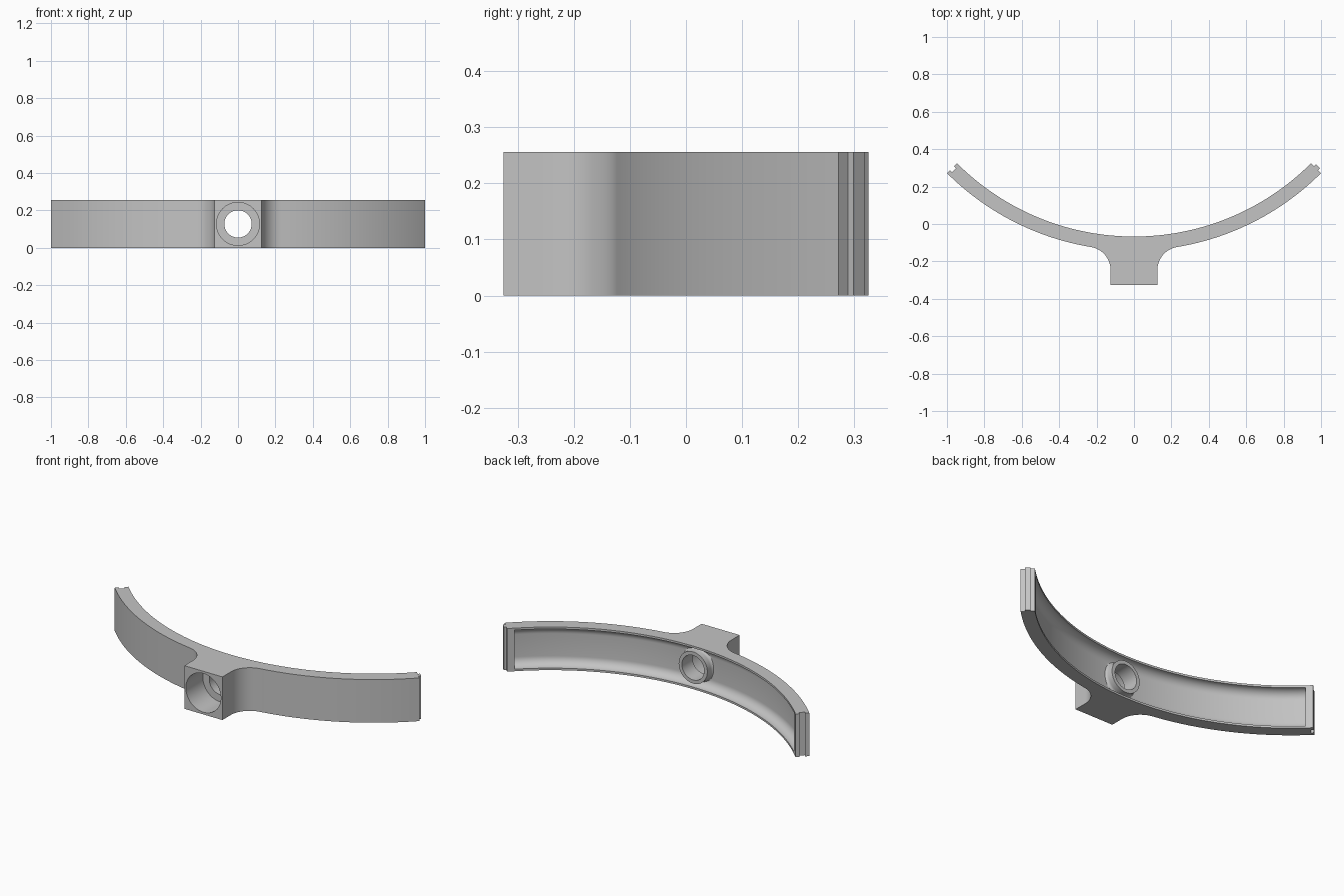
import bpy, bmesh
from math import sin, cos, pi, radians, sqrt, atan2
from mathutils import Vector

cube = bpy.data.objects.get("Cube")
if cube:
    bpy.data.objects.remove(cube, do_unlink=True)

HEIGHT = 0.256
MID = HEIGHT / 2
R_IN, R_OUT, R_FLOOR = 1.339, 1.414, 1.389
CENTRE_Y = 1.272            # axis of the curved band
BLOCK_X, FRONT_Y = 0.125, -0.325
FILLET = 0.125

grey = bpy.data.materials.new("mid_grey")
grey.use_nodes = True
colour = (0.55, 0.55, 0.55, 1)
grey.diffuse_color = colour
grey.node_tree.nodes["Principled BSDF"].inputs["Base Color"].default_value = colour


def loft(name, rings):
    """Solid skinned through equal rings of points, capped at both ends."""
    bm = bmesh.new()
    loops = [[bm.verts.new(p) for p in ring] for ring in rings]
    for a, b in zip(loops, loops[1:]):
        for i in range(len(a)):
            j = (i + 1) % len(a)
            bm.faces.new((a[i], a[j], b[j], b[i]))
    bm.faces.new(loops[0])
    bm.faces.new(loops[-1])
    bmesh.ops.recalc_face_normals(bm, faces=bm.faces)
    mesh = bpy.data.meshes.new(name)
    bm.to_mesh(mesh)
    bm.free()
    mesh.materials.append(grey)
    obj = bpy.data.objects.new(name, mesh)
    bpy.context.collection.objects.link(obj)
    return obj


def polar(r, angle):
    """Point on the band: angle is measured from the front, towards +x."""
    return Vector((r * sin(angle), CENTRE_Y - r * cos(angle)))


def arc(centre, r, start, end, steps):
    return [Vector(centre) + r * Vector((cos(a), sin(a)))
            for a in (start + (end - start) * i / steps for i in range(steps + 1))]


def circle(r, y, steps=64):
    return [(r * cos(2 * pi * i / steps), y, MID + r * sin(2 * pi * i / steps))
            for i in range(steps)]


def combine(target, tool, operation):
    mod = target.modifiers.new(operation, 'BOOLEAN')
    mod.operation, mod.object, mod.solver = operation, tool, 'EXACT'
    bpy.context.view_layer.objects.active = target
    bpy.ops.object.modifier_apply(modifier=mod.name)
    bpy.data.objects.remove(tool, do_unlink=True)


def joint(side, width, depth):
    """Tongue (or groove) corners on one end, from outer to inner edge."""
    along = Vector((side, 1)) / sqrt(2)
    middle = (R_IN + R_OUT) / 2
    outer = polar(middle + width / 2, side * pi / 4)
    inner = polar(middle - width / 2, side * pi / 4)
    return [outer, outer + along * depth, inner + along * depth, inner]


# Band outline with the mounting block blended in by fillets
fx = BLOCK_X + FILLET
fy = CENTRE_Y - sqrt((R_OUT + FILLET) ** 2 - fx ** 2)
touch = atan2(fx, CENTRE_Y - fy)
right = [Vector((BLOCK_X, FRONT_Y))]
right += arc((fx, fy), FILLET, pi, pi / 2 + touch, 16)
right += [polar(R_OUT, touch + (pi / 4 - touch) * i / 40) for i in range(1, 41)]
left = [Vector((-p.x, p.y)) for p in reversed(right)]
inner = [polar(R_IN, pi / 4 - pi / 2 * i / 96) for i in range(97)]
outline = right + joint(1, 0.029, 0.014) + inner
outline += joint(-1, 0.031, -0.015)[::-1] + left
body = loft("curved_bracket", [[(p.x, p.y, z) for p in outline] for z in (0, HEIGHT)])

# Trough with rounded sides in the concave face
rim, round_r = 0.012, R_FLOOR - R_IN
lower = arc((R_IN, rim + round_r), round_r, -pi / 2, 0, 10)
section = [Vector((R_IN - 0.04, rim))] + lower
section += [Vector((p.x, HEIGHT - p.y)) for p in reversed(section)]
end = radians(43.3)
rings = []
for i in range(97):
    a = -end + 2 * end * i / 96
    rings.append([(*polar(p.x, a), p.y) for p in section])
combine(body, loft("trough_cutter", rings), 'DIFFERENCE')

# Boss around the hole, flared where it meets the trough floor
boss_r, flare, floor_y = 0.094, 0.02, CENTRE_Y - R_FLOOR
profile = [(boss_r + flare, floor_y - 0.02)]
profile += [(boss_r + flare - flare * sin(t), floor_y + flare - flare * cos(t))
            for t in (pi / 2 * i / 6 for i in range(7))]
profile.append((boss_r, CENTRE_Y - R_IN + 0.001))
combine(body, loft("boss", [circle(r, y) for r, y in profile]), 'UNION')

# Stepped hole: wide from the front, narrow through the boss
drill = [(0.115, -0.4), (0.115, -0.165), (0.073, -0.165), (0.073, 0.1)]
combine(body, loft("drill_cutter", [circle(r, y) for r, y in drill]), 'DIFFERENCE')

bpy.ops.object.select_all(action='DESELECT')
body.select_set(True)
bpy.context.view_layer.objects.active = body
bpy.ops.object.shade_smooth_by_angle(angle=radians(30))
